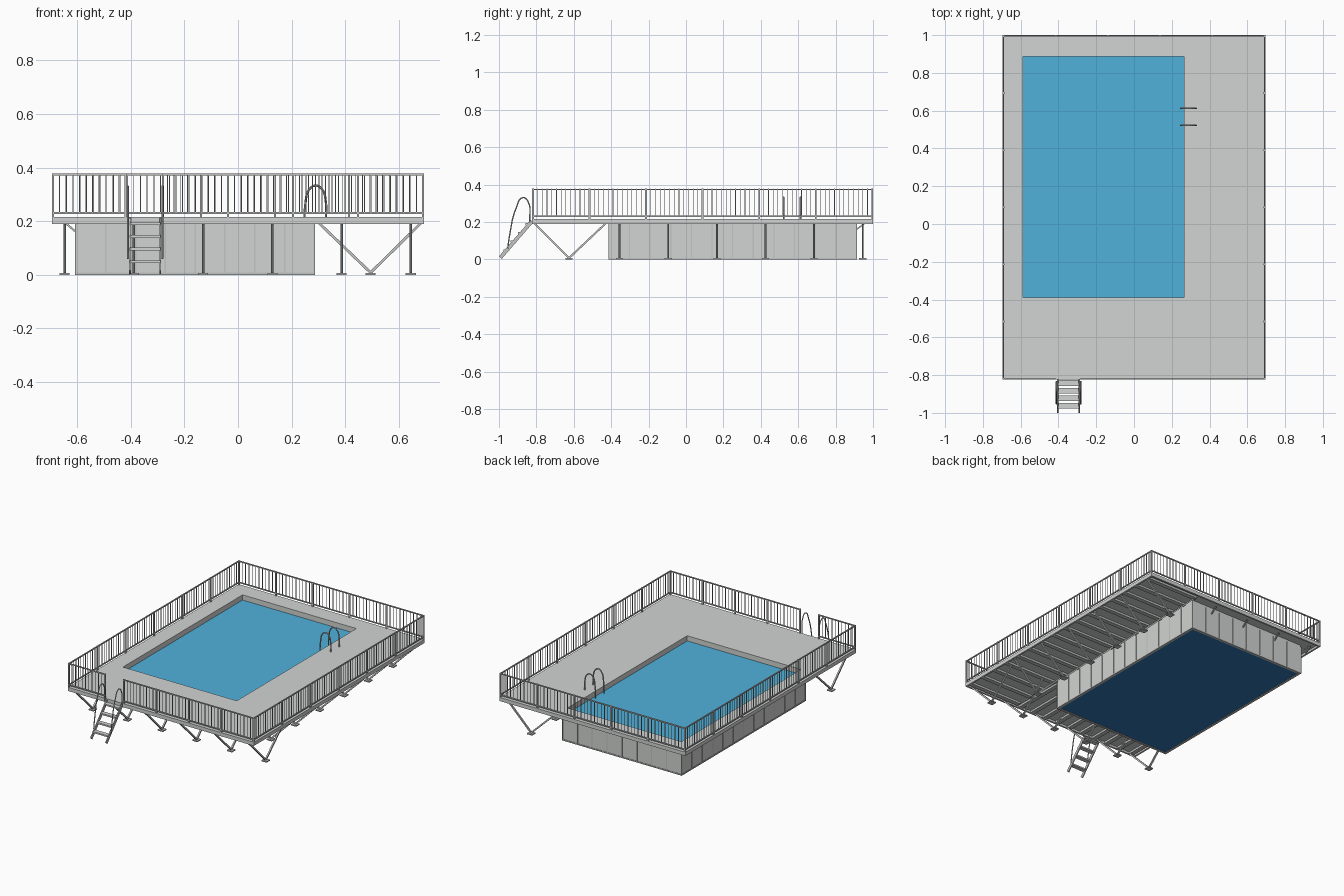
import bpy
import bmesh
from mathutils import Matrix, Vector

if "Cube" in bpy.data.objects:
    bpy.data.objects.remove(bpy.data.objects["Cube"])


def material(name, rgb):
    m = bpy.data.materials.new(name)
    m.use_nodes = True
    m.diffuse_color = (*rgb, 1)
    m.node_tree.nodes["Principled BSDF"].inputs["Base Color"].default_value = (*rgb, 1)
    return m


GREY = material("light grey", (0.64, 0.66, 0.645))
STEEL = material("steel grey", (0.54, 0.555, 0.545))
BLUE = material("water blue", (0.081, 0.44, 0.71))
NAVY = material("liner blue", (0.03, 0.19, 0.45))


class Part:
    """Collects boxes and square bars into one mesh object."""

    def __init__(self, name, mat):
        self.name, self.mat, self.bm = name, mat, bmesh.new()

    def box(self, x0, x1, y0, y1, z0, z1):
        m = Matrix.Translation(((x0 + x1) / 2, (y0 + y1) / 2, (z0 + z1) / 2))
        bmesh.ops.create_cube(self.bm, size=1, matrix=m @ Matrix.Diagonal((x1 - x0, y1 - y0, z1 - z0, 1)))

    def bar(self, a, b, w, h=None):
        a, b = Vector(a), Vector(b)
        d = b - a
        rot = d.to_track_quat('Z', 'Y').to_matrix().to_4x4()
        size = Matrix.Diagonal((w, h or w, d.length, 1))
        bmesh.ops.create_cube(self.bm, size=1, matrix=Matrix.Translation((a + b) / 2) @ rot @ size)

    def ring(self, outer, inner, z0, z1):
        (a, b, c, d), (e, f, g, h) = outer, inner
        self.box(a, e, c, d, z0, z1)
        self.box(f, b, c, d, z0, z1)
        self.box(e, f, c, g, z0, z1)
        self.box(e, f, h, d, z0, z1)

    def done(self):
        me = bpy.data.meshes.new(self.name)
        self.bm.to_mesh(me)
        self.bm.free()
        me.materials.append(self.mat)
        ob = bpy.data.objects.new(self.name, me)
        bpy.context.collection.objects.link(ob)


def tube(name, pts, radius):
    cu = bpy.data.curves.new(name, 'CURVE')
    cu.dimensions = '3D'
    cu.bevel_depth, cu.bevel_resolution, cu.resolution_u = radius, 2, 6
    cu.use_fill_caps = True
    sp = cu.splines.new('BEZIER')
    sp.bezier_points.add(len(pts) - 1)
    for bp, p in zip(sp.bezier_points, pts):
        bp.co = p
        bp.handle_left_type = bp.handle_right_type = 'AUTO'
    cu.materials.append(STEEL)
    ob = bpy.data.objects.new(name, cu)
    bpy.context.collection.objects.link(ob)
    bpy.ops.object.select_all(action='DESELECT')
    ob.select_set(True)
    bpy.context.view_layer.objects.active = ob
    bpy.ops.object.convert(target='MESH')
    bpy.ops.object.shade_smooth_by_angle()


def steps(a, b, n):
    return [a + (b - a) * i / n for i in range(n + 1)]


def inset(rect, d):
    a, b, c, e = rect
    return (a + d, b - d, c + d, e - d)


X, Y0, Y1 = 0.695, -0.823, 1.0            # deck extents
PX0, PX1, PY0, PY1 = -0.605, 0.285, -0.412, 0.911   # pool shell
DECK, UNDER, TOP = 0.215, 0.19, 0.378
GATE0, GATE1 = -0.42, -0.28
full = (-X, X, Y0, Y1)
shell = (PX0, PX1, PY0, PY1)
opening = (-0.587, 0.264, -0.39, 0.887)

# Deck slab, edge beam and coping around the opening
deck = Part("deck", GREY)
deck.ring(full, opening, 0.204, DECK)
deck.ring(full, inset(full, 0.012), UNDER, 0.204)
deck.done()
coping = Part("pool_coping", GREY)
coping.ring(shell, opening, 0.17, 0.204)
coping.done()

# Water body, floor liner and shell panels
x0, x1, y0, y1 = inset(shell, 0.012)
water = Part("water", BLUE)
water.box(x0, x1, y0, y1, 0.008, 0.18)
water.done()
liner = Part("pool_floor", NAVY)
liner.box(x0, x1, y0, y1, 0.002, 0.008)
liner.done()
walls = Part("pool_walls", GREY)
walls.ring(shell, inset(shell, 0.012), 0.004, 0.17)
walls.done()

# Pool frame: ribs and bottom channel
frame = Part("pool_frame", STEEL)
R = 0.003
for x in steps(PX0, PX1, 8):
    for y in (PY0, PY1):
        frame.box(x - R, x + R, y - R, y + R, 0, UNDER)
for y in steps(PY0, PY1, 12):
    for x in (PX0, PX1):
        frame.box(x - R, x + R, y - R, y + R, 0, UNDER)
frame.ring(inset(shell, -R), inset(shell, 0.014), 0, 0.008)
frame.done()

# Joists beneath the deck overhangs
joists = Part("deck_joists", STEEL)
for y in steps(Y0 + 0.04, Y1 - 0.05, 15):
    joists.box(PX1 + 0.005, X - 0.012, y - 0.015, y + 0.015, UNDER, 0.204)
for x in steps(-X + 0.04, PX1 - 0.03, 9):
    joists.box(x - 0.015, x + 0.015, Y0 + 0.012, PY0 - 0.005, UNDER, 0.204)
joists.done()

# V-shaped supports with foot plates, and short wall brackets
vs = Part("support_struts", STEEL)
feet = Part("support_feet", STEEL)
leg_x = steps(-0.647, 0.645, 5)
leg_y = steps(-0.355, 0.945, 5)
FY, FX, S, F = -0.625, 0.495, 0.01, 0.019
for x in leg_x:
    for end in (Y0 + 0.01, PY0 - 0.015):
        vs.bar((x, FY, 0.008), (x, end, 0.195), S)
    feet.box(x - F, x + F, FY - F, FY + F, 0, 0.007)
for y in leg_y:
    for end in (PX1 + 0.015, X - 0.01):
        vs.bar((FX, y, 0.008), (end, y, 0.195), S)
    feet.box(FX - F, FX + F, y - F, y + F, 0, 0.007)
for x in leg_x[:4]:
    vs.bar((x, PY1, 0.16), (x, PY1 + 0.045, 0.194), 0.007)
for y in leg_y:
    vs.bar((PX0, y, 0.16), (PX0 - 0.04, y, 0.194), 0.007)
vs.done()
feet.done()


# Railing: posts, top and bottom rails, thin balusters
def railing(name, a, b, panels):
    p = Part(name, STEEL)
    a, b = Vector(a), Vector(b)
    along = (b - a).normalized()
    n = panels * max(1, round((b - a).length / panels / 0.0255))
    for z in (TOP - 0.004, 0.231):
        lift = Vector((0, 0, z))
        p.bar(a + lift, b + lift, 0.007)
    for i in range(n + 1):
        q = a + along * (b - a).length * i / n
        post = i % (n // panels) == 0
        w = 0.0045 if post else 0.0016
        p.box(q.x - w, q.x + w, q.y - w, q.y + w, UNDER if post else 0.231, TOP)
    p.done()


E = 0.0045
railing("rail_back", (-X + E, Y1 - E, 0), (X - E, Y1 - E, 0), 5)
railing("rail_left", (X - E, Y0 + E, 0), (X - E, Y1 - E, 0), 6)
railing("rail_right", (-X + E, Y0 + E, 0), (-X + E, Y1 - E, 0), 6)
railing("rail_front_short", (-X + E, Y0 + E, 0), (GATE0, Y0 + E, 0), 1)
railing("rail_front_long", (GATE1, Y0 + E, 0), (X - E, Y0 + E, 0), 4)

# Entry stairs with stringers, treads and curved handrails
SX0, SX1 = -0.403, -0.29
stringers = Part("stair_stringers", STEEL)
for x in (SX0, SX1):
    stringers.bar((x, -0.992, 0.01), (x, Y0, 0.205), 0.007, 0.02)
stringers.done()
treads = Part("stair_treads", GREY)
for i in range(4):
    y, z = -0.842 - 0.04 * i, 0.19 - 0.047 * i
    treads.box(SX0, SX1, y - 0.015, y + 0.015, z - 0.005, z + 0.005)
treads.done()
for side, x in (("right", SX0 - 0.008), ("left", SX1 + 0.008)):
    tube("stair_handrail_" + side,
         [(x, y, z) for y, z in ((-0.953, 0.06), (-0.943, 0.13), (-0.908, 0.275),
                                 (-0.872, 0.331), (-0.845, 0.31), (-0.835, 0.2))], 0.0035)

# Pool ladder hoops
for side, y in (("front", 0.522), ("back", 0.612)):
    tube("pool_ladder_" + side,
         [(x, y, z) for x, z in ((0.252, 0.1), (0.252, 0.27), (0.267, 0.32), (0.29, 0.333),
                                 (0.313, 0.32), (0.328, 0.27), (0.328, 0.21))], 0.0042)
